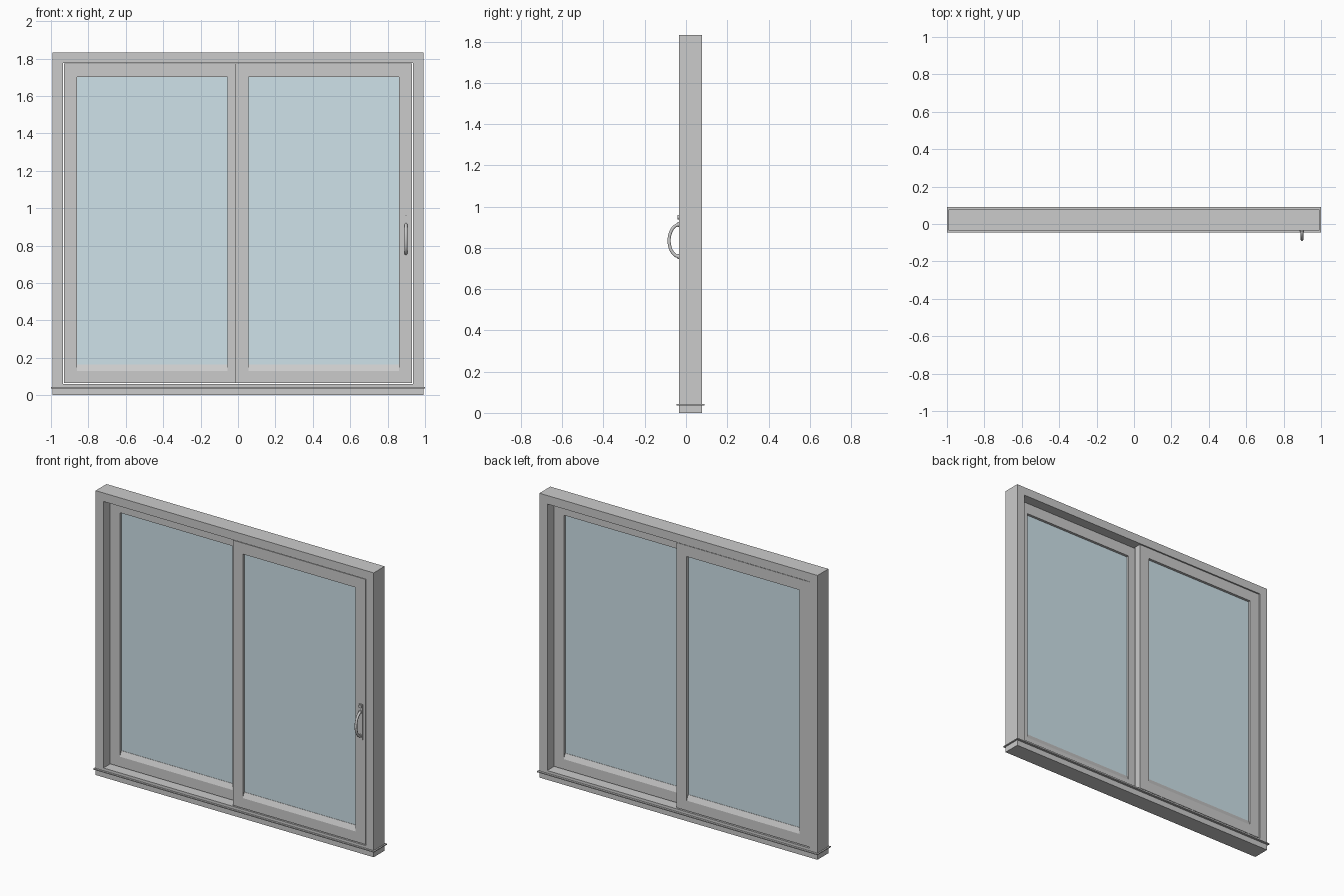
import bpy, bmesh, math

if "Cube" in bpy.data.objects:
    bpy.data.objects.remove(bpy.data.objects["Cube"])

YF, YB = -0.034, 0.077          # frame front and back planes


def finish(name, bm, mat=None):
    bmesh.ops.recalc_face_normals(bm, faces=bm.faces)
    me = bpy.data.meshes.new(name)
    bm.to_mesh(me)
    bm.free()
    ob = bpy.data.objects.new(name, me)
    bpy.context.collection.objects.link(ob)
    if mat:
        me.materials.append(mat)
    return ob


def prism(name, x0, x1, profile, mat=None):
    """Extrude a (y, z) profile along x."""
    bm = bmesh.new()
    f = bm.faces.new([bm.verts.new((x0, y, z)) for y, z in profile])
    ext = bmesh.ops.extrude_face_region(bm, geom=[f])["geom"]
    verts = [v for v in ext if isinstance(v, bmesh.types.BMVert)]
    bmesh.ops.translate(bm, verts=verts, vec=(x1 - x0, 0, 0))
    return finish(name, bm, mat)


def box(name, x0, x1, y0, y1, z0, z1, mat=None):
    return prism(name, x0, x1, [(y0, z0), (y1, z0), (y1, z1), (y0, z1)], mat)


def ring(name, outer, inner, y0, y1):
    """Rectangular frame; outer and inner are (x0, x1, z0, z1)."""
    bm = bmesh.new()
    loops = []
    for (a, b, c, d), y in ((outer, y0), (inner, y0), (inner, y1), (outer, y1)):
        loops.append([bm.verts.new((x, y, z)) for x, z in ((a, c), (b, c), (b, d), (a, d))])
    for k in range(4):
        p, q = loops[k], loops[(k + 1) % 4]
        for i in range(4):
            j = (i + 1) % 4
            bm.faces.new((p[i], p[j], q[j], q[i]))
    return finish(name, bm)


def smooth(ob):
    bpy.ops.object.select_all(action='DESELECT')
    ob.select_set(True)
    bpy.context.view_layer.objects.active = ob
    bpy.ops.object.shade_smooth_by_angle(angle=math.radians(40))


def cylinder(name, r, depth, loc):
    """Cylinder lying along y."""
    bpy.ops.mesh.primitive_cylinder_add(vertices=24, radius=r, depth=depth,
                                        location=loc, rotation=(math.pi / 2, 0, 0))
    bpy.context.object.name = name
    smooth(bpy.context.object)


glass = bpy.data.materials.new("glass")
glass.diffuse_color = (0.62, 0.76, 0.82, 1)
glass.use_nodes = True
glass.node_tree.nodes["Principled BSDF"].inputs["Base Color"].default_value = glass.diffuse_color

# Outer frame and the thin sill flashing
ring("outer_frame", (-0.991, 0.991, 0, 1.832), (-0.935, 0.935, 0.06, 1.777), YF, YB)
box("sill_flashing", -1, 1, -0.046, 0.09, 0.037, 0.043)


# Sash: frame, pane and a bottom bead sloping to the glass on both sides
def sash(name, x0, x1, y0, y1):
    g0, g1, zt = x0 + 0.071, x1 - 0.071, 1.702
    ring(name + "_frame", (x0, x1, 0.065, 1.773), (g0, g1, 0.13, zt), y0, y1)
    ym = (y0 + y1) / 2
    box(name + "_glass", g0, g1, ym - 0.007, ym + 0.007, 0.15, zt, glass)
    prism(name + "_bottom_bead", g0, g1, [(y0, 0.13), (y1, 0.13),
          (ym + 0.009, 0.163), (ym - 0.009, 0.163)])


sash("sliding_sash", -0.015, 0.931, -0.031, 0.016)
sash("fixed_sash", -0.931, 0.015, 0.026, 0.073)

# Handle: backplate, curved grip with feet, and latch knob
HX, HY = 0.898, -0.031
box("handle_backplate", HX - 0.015, HX + 0.015, HY - 0.004, HY, 0.735, 0.962)

cu = bpy.data.curves.new("handle_grip", 'CURVE')
cu.dimensions = '3D'
cu.bevel_depth = 0.008
cu.bevel_resolution = 3
cu.use_fill_caps = True
sp = cu.splines.new('POLY')
N = 24
sp.points.add(N)
for i, p in enumerate(sp.points):
    t = math.pi * i / N
    p.co = (HX, HY - 0.051 * math.sin(t), 0.835 - 0.078 * math.cos(t), 1)
grip = bpy.data.objects.new("handle_grip", cu)
bpy.context.collection.objects.link(grip)
bpy.ops.object.select_all(action='DESELECT')
grip.select_set(True)
bpy.context.view_layer.objects.active = grip
bpy.ops.object.convert(target='MESH')
smooth(bpy.context.object)

for n, z in (("lower", 0.757), ("upper", 0.913)):
    cylinder("handle_foot_" + n, 0.012, 0.008, (HX, HY - 0.005, z))
cylinder("latch_knob", 0.011, 0.012, (HX, HY - 0.005, 0.949))
